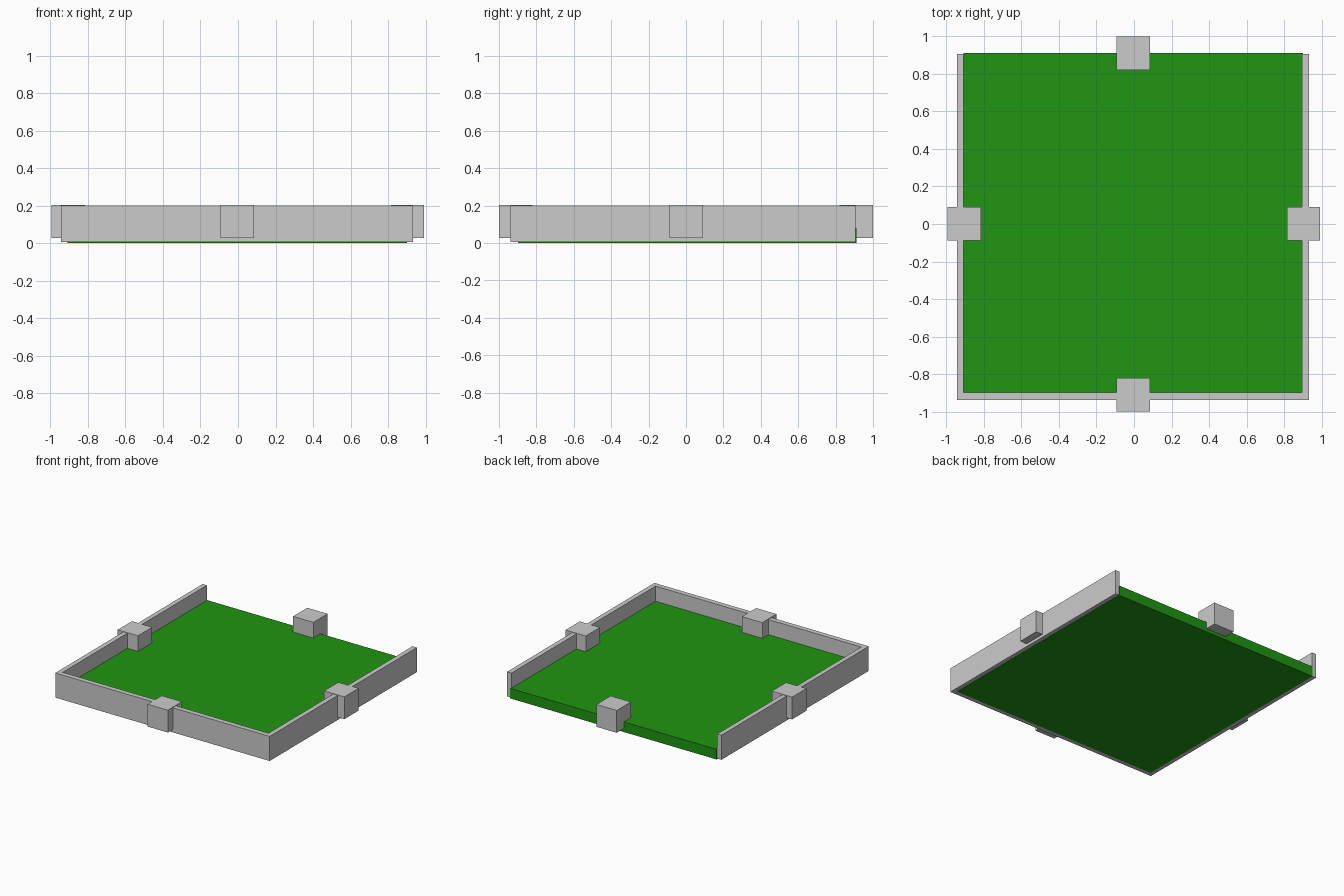
import bpy, bmesh

if "Cube" in bpy.data.objects:
    bpy.data.objects.remove(bpy.data.objects["Cube"])


def prism(name, outline, z0, z1):
    """Extrude a flat xy outline from z0 to z1."""
    bm = bmesh.new()
    face = bm.faces.new([bm.verts.new((x, y, z0)) for x, y in outline])
    top = bmesh.ops.extrude_face_region(bm, geom=[face])["geom"]
    verts = [v for v in top if isinstance(v, bmesh.types.BMVert)]
    bmesh.ops.translate(bm, verts=verts, vec=(0, 0, z1 - z0))
    bmesh.ops.recalc_face_normals(bm, faces=bm.faces)
    mesh = bpy.data.meshes.new(name)
    bm.to_mesh(mesh)
    bm.free()
    obj = bpy.data.objects.new(name, mesh)
    bpy.context.collection.objects.link(obj)
    return obj


def rect(x0, x1, y0, y1):
    return [(x0, y0), (x1, y0), (x1, y1), (x0, y1)]


# Green floor slab
green = bpy.data.materials.new("green")
green.diffuse_color = (0.014, 0.30, 0.006, 1)
green.use_nodes = True
green.node_tree.nodes["Principled BSDF"].inputs["Base Color"].default_value = green.diffuse_color
floor = prism("floor", rect(-0.908, 0.902, -0.898, 0.912), 0.0, 0.08)
floor.data.materials.append(green)

# Low wall around three sides, open at the back
prism("wall", [(-0.945, 0.906), (-0.945, -0.938), (0.934, -0.938), (0.934, 0.906),
               (0.896, 0.906), (0.896, -0.898), (-0.908, -0.898), (-0.908, 0.906)],
      0.005, 0.2)

# One block at the middle of each side
H = 0.089
for name, x, y in (("left_block", -0.905, 0.002), ("right_block", 0.904, 0.002),
                   ("front_block", -0.004, -0.911), ("back_block", -0.004, 0.911)):
    prism(name, rect(x - H, x + H, y - H, y + H), 0.027, 0.204)
